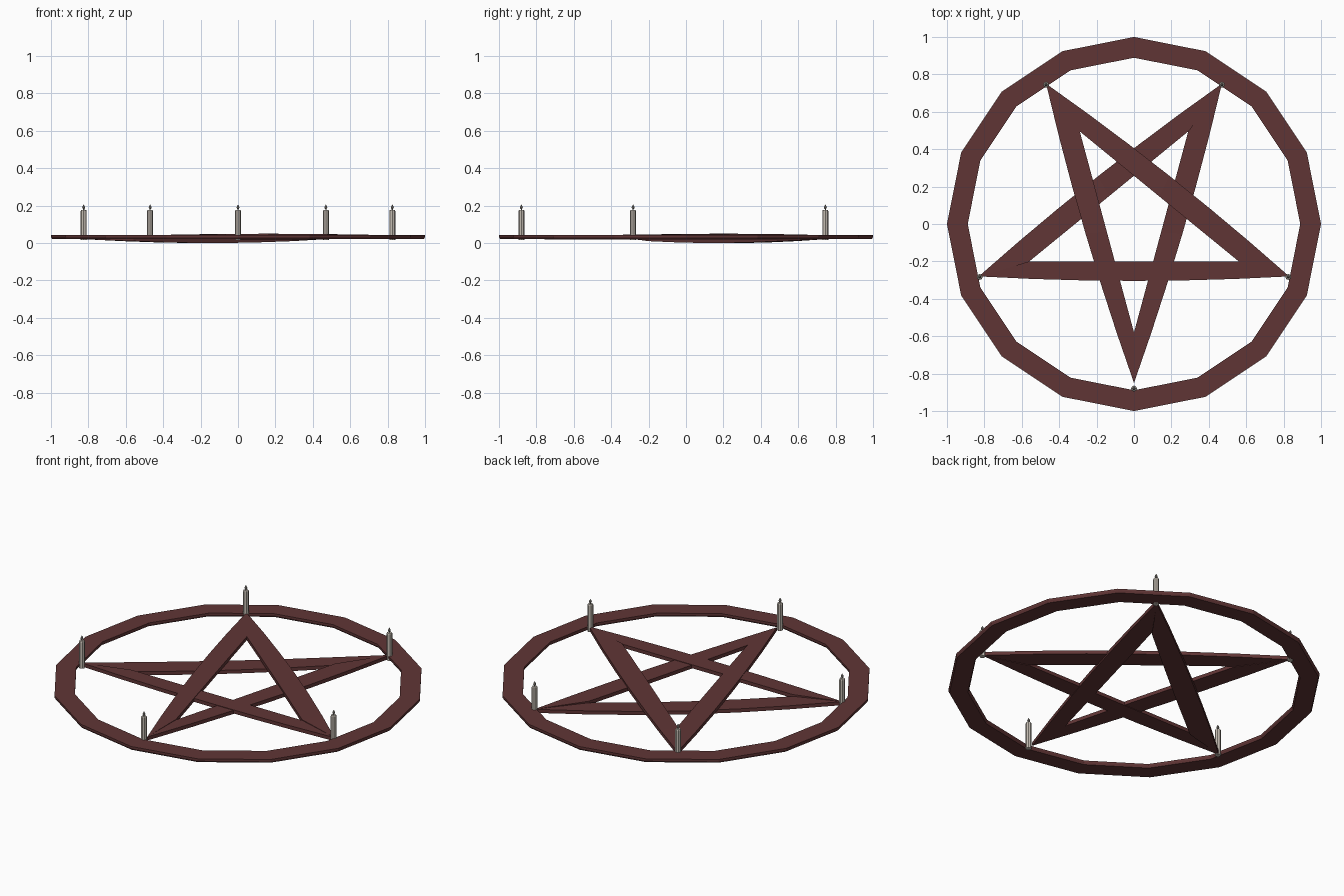
import bpy, bmesh, math
from mathutils import Vector

if "Cube" in bpy.data.objects:
    bpy.data.objects.remove(bpy.data.objects["Cube"])


def material(name, color):
    m = bpy.data.materials.new(name)
    m.diffuse_color = (*color, 1)
    m.use_nodes = True
    m.node_tree.nodes["Principled BSDF"].inputs["Base Color"].default_value = m.diffuse_color
    return m


RED = material("dark_red", (0.118, 0.036, 0.036))
WAX = material("candle_wax", (0.56, 0.51, 0.45))
FLAME = material("grey_flame", (0.30, 0.28, 0.25))


def finish(bm, name, mats):
    bmesh.ops.remove_doubles(bm, verts=bm.verts, dist=0.0002)
    bmesh.ops.recalc_face_normals(bm, faces=bm.faces)
    me = bpy.data.meshes.new(name)
    bm.to_mesh(me)
    bm.free()
    for m in mats:
        me.materials.append(m)
    ob = bpy.data.objects.new(name, me)
    bpy.context.collection.objects.link(ob)
    return ob


def loft(bm, rings, closed):
    """Bridge equal-sized closed cross-sections."""
    vs = [[bm.verts.new(p) for p in r] for r in rings]
    n = len(vs[0])
    for i in range(len(vs) if closed else len(vs) - 1):
        a, b = vs[i], vs[(i + 1) % len(vs)]
        for k in range(n):
            bm.faces.new((a[k], a[(k + 1) % n], b[(k + 1) % n], b[k]))
    return vs


# Outer ring: sixteen sides, small chamfer under the middle line
bm = bmesh.new()
section = [(1.0, 0.043), (1.0, 0.032), (0.994, 0.021),
           (0.895, 0.021), (0.889, 0.032), (0.889, 0.043)]
rings = []
for i in range(16):
    a = i * math.tau / 16
    rings.append([(r * math.cos(a), r * math.sin(a), z) for r, z in section])
loft(bm, rings, True)
finish(bm, "outer_ring", [RED])

# Star bars: each runs tip to tip, outer edge slightly bowed, inner edge
# between the corners of the triangular openings
V = Vector
tips = {"left": V((-0.83, -0.28)), "right": V((0.83, -0.28)), "front": V((0, -0.85)),
        "back_left": V((-0.47, 0.75)), "back_right": V((0.47, 0.75))}
apex = {"left": V((-0.56, -0.2)), "right": V((0.56, -0.2)), "front": V((0, -0.58)),
        "back_left": V((-0.29, 0.495)), "back_right": V((0.29, 0.495))}


def star_bar(name, p, q, lift):
    P, Q, A, B = tips[p], tips[q], apex[p], apex[q]
    out = ((P + Q) / 2 - (A + B) / 2).normalized()
    rings = []
    for t in (0, 0.17, 0.335, 0.5, 0.665, 0.83, 1):
        o = P.lerp(Q, t) + out * 0.024 * 4 * t * (1 - t)
        if t == 0 or t == 1:
            n = o
        else:
            n = A.lerp(B, (t - 0.17) / 0.66)
        z = 0.021 + lift * math.sin(math.pi * t)
        rings.append([(o.x, o.y, z), (o.x, o.y, z + 0.021),
                      (n.x, n.y, z + 0.021), (n.x, n.y, z)])
    bm = bmesh.new()
    vs = loft(bm, rings, False)
    bmesh.ops.dissolve_degenerate(bm, dist=0.0002, edges=bm.edges)
    finish(bm, name, [RED])


star_bar("star_bar_top", "back_left", "right", 0.008)
star_bar("star_bar_bottom", "back_right", "left", -0.021)
star_bar("star_bar_cross", "left", "right", 0.0)
star_bar("star_bar_left", "back_left", "front", 0.003)
star_bar("star_bar_right", "back_right", "front", -0.003)


# Candles: eight-sided wax column with a small pointed flame
def candle(name, x, y):
    bm = bmesh.new()
    profile = [(0.016, 0.016), (0.016, 0.172), (0.013, 0.177), (0.003, 0.177),
               (0.003, 0.182), (0.008, 0.188), (0.006, 0.196), (0.0, 0.207)]
    rings = []
    for r, z in profile:
        rings.append([(x + r * math.cos(k * math.tau / 8), y + r * math.sin(k * math.tau / 8), z)
                      for k in range(8)])
    vs = loft(bm, rings, False)
    bm.faces.new(vs[0])
    ob = finish(bm, name, [WAX, FLAME])
    for f in ob.data.polygons:
        f.material_index = 1 if f.center.z > 0.178 else 0


for i, (x, y) in enumerate([(0, -0.88), (0.825, -0.283), (-0.825, -0.283),
                            (0.47, 0.745), (-0.47, 0.745)]):
    candle(f"candle_{i + 1}", x, y)
